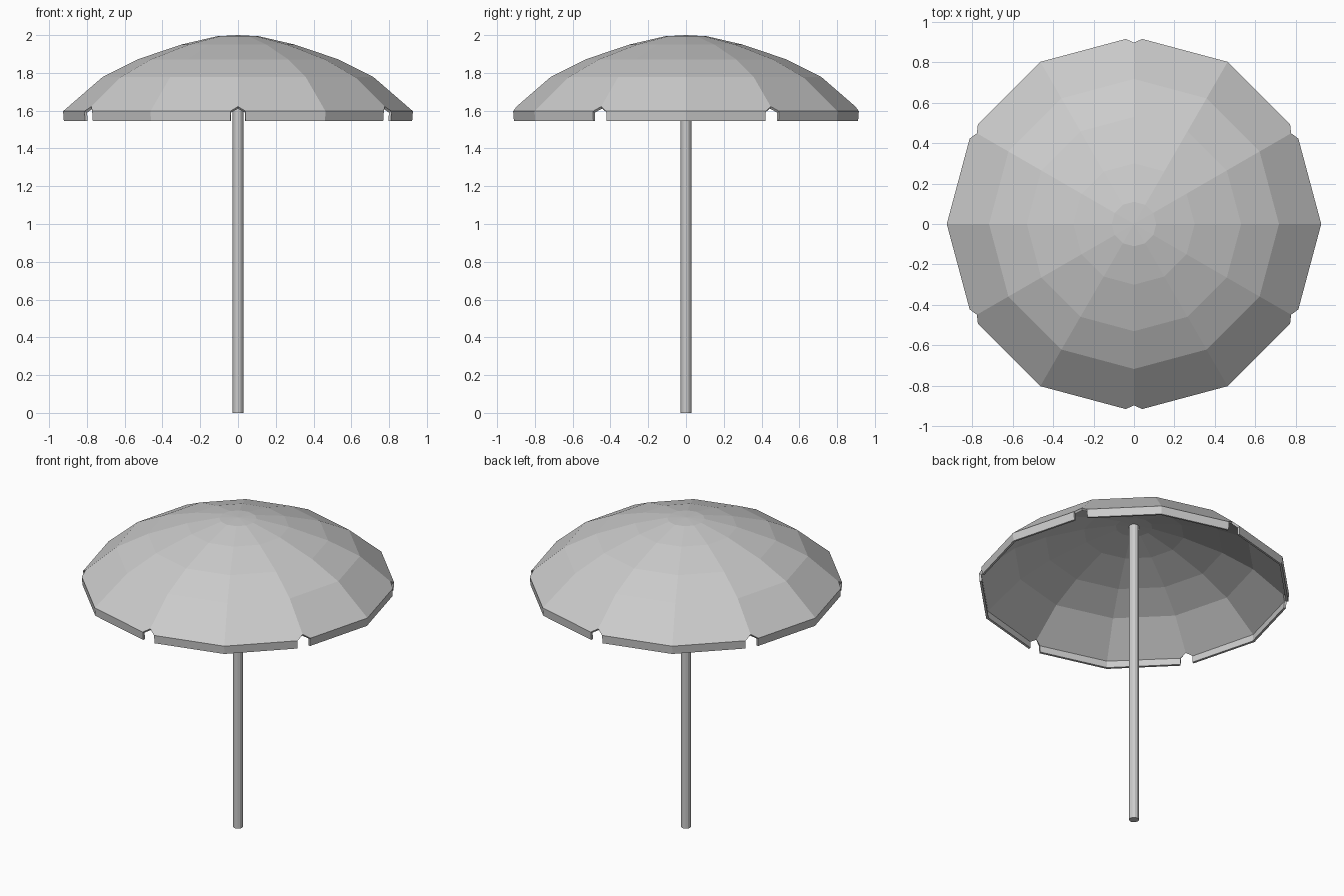
import bpy, bmesh
from math import radians, cos, sin
from mathutils import Vector

if "Cube" in bpy.data.objects:
    bpy.data.objects.remove(bpy.data.objects["Cube"])

RINGS = [(0.11, 1.994), (0.30, 1.95), (0.53, 1.872), (0.717, 1.778)]
RIM_R, RIM_Z, HEM_R, HEM_Z = 0.926, 1.597, 0.922, 1.545
NOTCH = 0.042      # half width of each hem notch
PEAK = (0.897, 1.622)


def polar(r, step, z):
    a = radians(30 * step)
    return Vector((r * cos(a), r * sin(a), z))


def obj_from(bm, name):
    mesh = bpy.data.meshes.new(name)
    bm.to_mesh(mesh)
    bm.free()
    obj = bpy.data.objects.new(name, mesh)
    bpy.context.collection.objects.link(obj)
    return obj


# Canopy: 12 panels, every second rib has a notch in the hem
bm = bmesh.new()


def face(points):
    bm.faces.new([bm.verts.new(p) for p in points])


def toward(r, z, a, b):
    p, q = polar(r, a, z), polar(r, b, z)
    return p + (q - p).normalized() * NOTCH


for full in range(0, 12, 2):
    for cut in (full - 1, full + 1):
        face([(0, 0, 2), polar(*[RINGS[0][0], full, RINGS[0][1]]), polar(RINGS[0][0], cut, RINGS[0][1])])
        for (r0, z0), (r1, z1) in zip(RINGS, RINGS[1:]):
            face([polar(r0, full, z0), polar(r1, full, z1), polar(r1, cut, z1), polar(r0, cut, z0)])
        r, z = RINGS[-1]
        rim_full, rim_cut = polar(RIM_R, full, RIM_Z), toward(RIM_R, RIM_Z, cut, full)
        face([polar(r, full, z), rim_full, rim_cut, polar(PEAK[0], cut, PEAK[1]), polar(r, cut, z)])
        # Hanging hem
        face([rim_full, polar(HEM_R, full, HEM_Z), toward(HEM_R, HEM_Z, cut, full), rim_cut])

bmesh.ops.remove_doubles(bm, verts=bm.verts, dist=0.0005)
bmesh.ops.recalc_face_normals(bm, faces=bm.faces)
bm.normal_update()
if max(bm.faces, key=lambda f: f.calc_center_median().z).normal.z < 0:
    bmesh.ops.reverse_faces(bm, faces=bm.faces)
canopy = obj_from(bm, "canopy")
thick = canopy.modifiers.new("thickness", 'SOLIDIFY')
thick.thickness = 0.014
thick.offset = -1
thick.use_even_offset = True

# Pole reaching up to the underside of the apex
bpy.ops.mesh.primitive_cylinder_add(vertices=12, radius=0.029, depth=1.985, location=(0, 0, 0.9925))
bpy.context.object.name = "pole"
